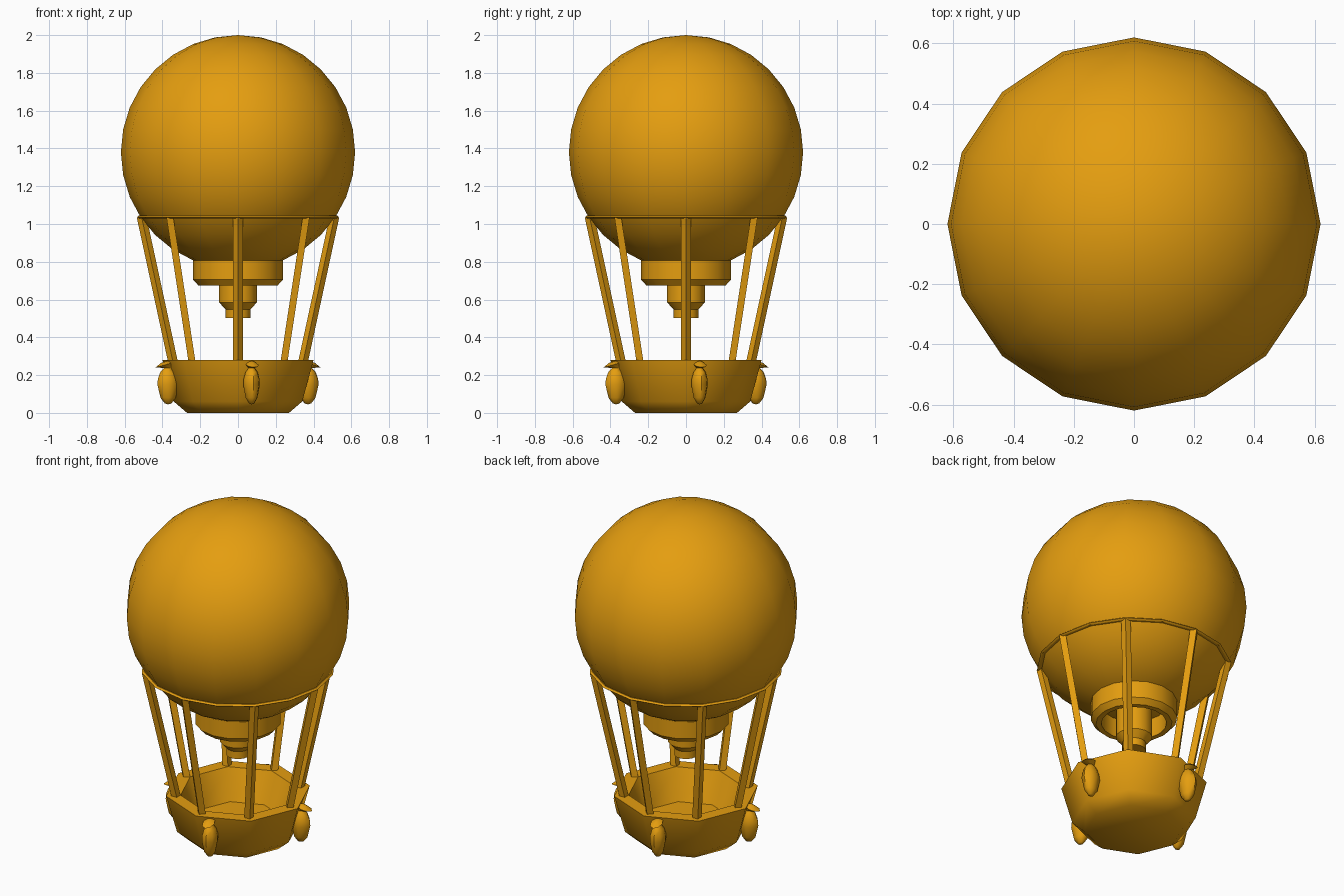
import bpy, bmesh, math
from mathutils import Vector, Matrix

cube = bpy.data.objects.get("Cube")
if cube:
    bpy.data.objects.remove(cube, do_unlink=True)

amber = bpy.data.materials.new("amber")
amber.use_nodes = True
colour = (0.78, 0.34, 0.005, 1)
amber.diffuse_color = colour
amber.node_tree.nodes["Principled BSDF"].inputs["Base Color"].default_value = colour


def finish(bm, name, smooth=None):
    """Turn a bmesh into a named, coloured object."""
    bmesh.ops.remove_doubles(bm, verts=bm.verts, dist=1e-5)
    bmesh.ops.recalc_face_normals(bm, faces=bm.faces)
    mesh = bpy.data.meshes.new(name)
    bm.to_mesh(mesh)
    bm.free()
    mesh.materials.append(amber)
    obj = bpy.data.objects.new(name, mesh)
    bpy.context.collection.objects.link(obj)
    if smooth:
        bpy.ops.object.select_all(action="DESELECT")
        obj.select_set(True)
        bpy.context.view_layer.objects.active = obj
        bpy.ops.object.shade_smooth_by_angle(angle=math.radians(smooth))
    return obj


def lathe(profile, sides, loop=False):
    """Revolve (radius, height) points about z."""
    bm = bmesh.new()
    verts = [bm.verts.new((r, 0, z)) for r, z in profile]
    pairs = list(zip(verts, verts[1:]))
    if loop:
        pairs.append((verts[-1], verts[0]))
    edges = [bm.edges.new(p) for p in pairs]
    bmesh.ops.spin(bm, geom=verts + edges, cent=(0, 0, 0), axis=(0, 0, 1),
                   angle=math.tau, steps=sides, use_merge=True)
    return bm


# Balloon envelope and its band
bm = bmesh.new()
bmesh.ops.create_uvsphere(bm, u_segments=16, v_segments=16, radius=0.62,
                          matrix=Matrix.Translation((0, 0, 1.38)))
finish(bm, "balloon", 40)
band = [(0.49, 1.03), (0.525, 1.03), (0.535, 1.037), (0.525, 1.045), (0.49, 1.045)]
finish(lathe(band, 16, True), "rope_band", 30)

# Burner collar (hollow underneath) and stepped nozzle
collar = [(0.238, 0.81), (0.238, 0.705), (0.21, 0.675), (0.18, 0.675), (0.18, 0.81)]
finish(lathe(collar, 16, True), "burner_collar", 30)
nozzle = [(0, 0.82), (0.1, 0.82), (0.1, 0.585), (0.065, 0.547), (0.065, 0.503), (0, 0.503)]
finish(lathe(nozzle, 16), "burner_nozzle", 30)

# Octagonal basket with thick walls and a floor
basket = [(0, 0), (0.27, 0), (0.34, 0.06), (0.4, 0.28),
          (0.32, 0.28), (0.25, 0.1), (0, 0.1)]
finish(lathe(basket, 8), "basket", 60)

# Eight diamond-section ropes from basket rim to band
for i in range(8):
    turn = Matrix.Rotation(i * math.tau / 8, 3, "Z")
    bm = bmesh.new()
    rings = []
    for r, z in ((0.34, 0.25), (0.51, 1.035)):
        rings.append([bm.verts.new(turn @ Vector((r + x, y, z)))
                      for x, y in ((0.026, 0), (0, 0.026), (-0.026, 0), (0, -0.026))])
    for k in range(4):
        n = (k + 1) % 4
        bm.faces.new((rings[0][k], rings[0][n], rings[1][n], rings[1][k]))
    bm.faces.new(rings[0])
    bm.faces.new(rings[1])
    finish(bm, f"rope_{i + 1}")

# Four tied sandbags, deeper than wide, with a tilted ruffle on top
bag = [(0, 0.045), (0.014, 0.05), (0.032, 0.08), (0.045, 0.15), (0.043, 0.18),
       (0.033, 0.215), (0.017, 0.237), (0.034, 0.255), (0.012, 0.27), (0, 0.27)]
for i in range(4):
    bm = lathe(bag, 8)
    turn = Matrix.Rotation(i * math.tau / 4 + math.radians(11), 3, "Z")
    for v in bm.verts:
        x, y, z = v.co
        if z > 0.24:
            z -= 0.4 * x
            x = x * 1.4 + 0.02
        else:
            x *= 1.28
        v.co = turn @ Vector((0.377 + x, y, z))
    finish(bm, f"sandbag_{i + 1}", 50)
